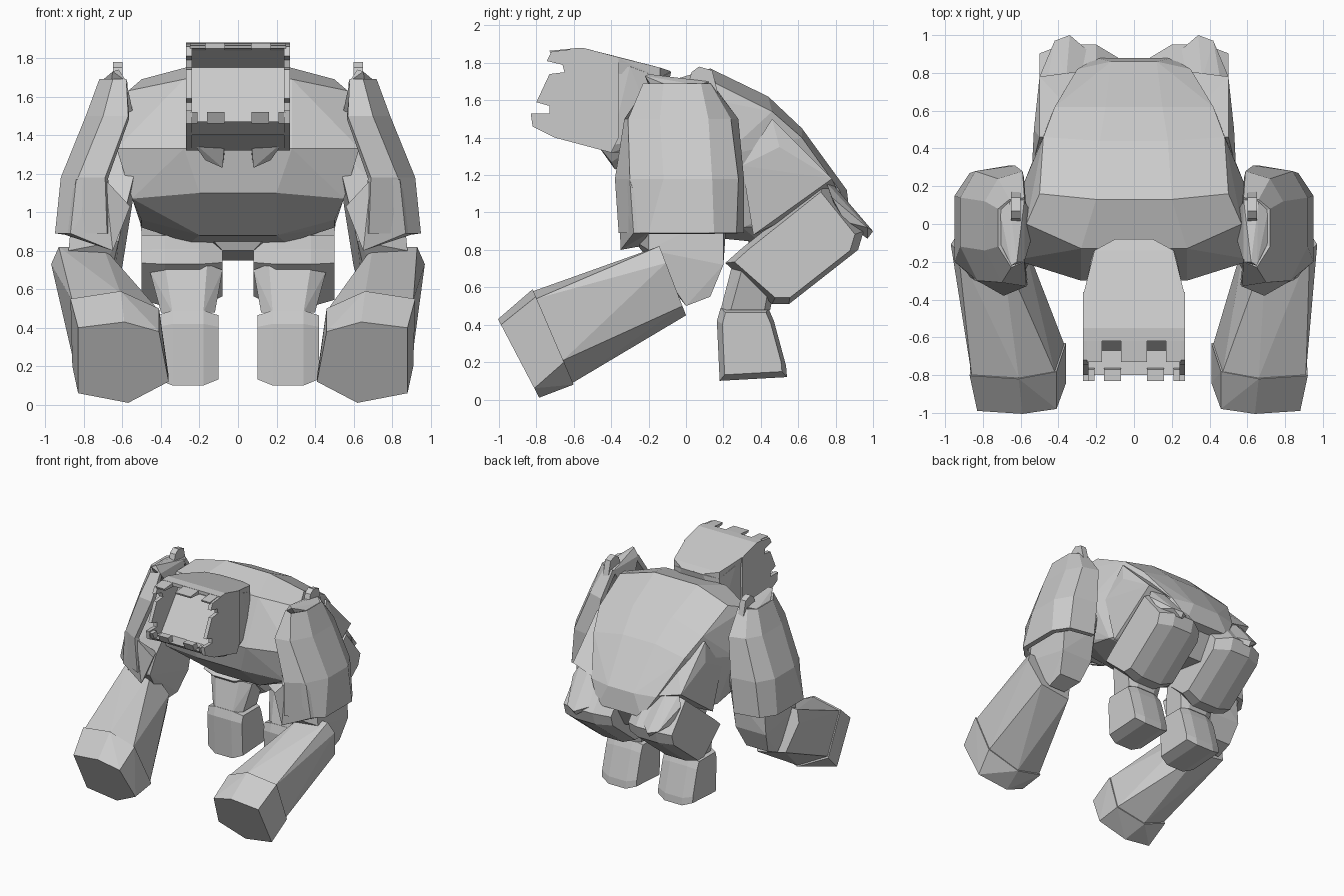
import bpy
import bmesh

cube = bpy.data.objects.get("Cube")
if cube:
    bpy.data.objects.remove(cube, do_unlink=True)

stone = bpy.data.materials.new("stone grey")
stone.use_nodes = True
stone.diffuse_color = (0.6, 0.6, 0.6, 1)
stone.node_tree.nodes["Principled BSDF"].inputs["Base Color"].default_value = stone.diffuse_color


def flip(points):
    return [(-x, y, z) for x, y, z in points]


def finish(name, bm):
    bmesh.ops.recalc_face_normals(bm, faces=bm.faces)
    mesh = bpy.data.meshes.new(name)
    bm.to_mesh(mesh)
    bm.free()
    mesh.materials.append(stone)
    obj = bpy.data.objects.new(name, mesh)
    bpy.context.collection.objects.link(obj)
    return obj


def hull(name, points):
    """Faceted solid wrapped around a few corner points."""
    bm = bmesh.new()
    for p in points:
        bm.verts.new(p)
    res = bmesh.ops.convex_hull(bm, input=bm.verts)
    loose = {v for v in res["geom_interior"] if isinstance(v, bmesh.types.BMVert)}
    bmesh.ops.delete(bm, geom=list(loose), context="VERTS")
    bmesh.ops.dissolve_limit(bm, angle_limit=0.03, verts=bm.verts, edges=bm.edges)
    return finish(name, bm)


def centred(name, points):
    return hull(name, points + flip(points))


def pair(name, points):
    hull("left_" + name, points)
    hull("right_" + name, flip(points))


def plate(name, outline, x0, x1):
    """Side outline (y, z) extruded between two x positions."""
    bm = bmesh.new()
    face = bm.faces.new([bm.verts.new((x0, y, z)) for y, z in outline])
    out = bmesh.ops.extrude_face_region(bm, geom=[face])["geom"]
    moved = [v for v in out if isinstance(v, bmesh.types.BMVert)]
    bmesh.ops.translate(bm, verts=moved, vec=(x1 - x0, 0, 0))
    return finish(name, bm)


def shell(name, rows, side):
    """Open curved armour lofted through rows of points, then thickened."""
    bm = bmesh.new()
    grid = [[bm.verts.new((side * x, y, z)) for x, y, z in row] for row in rows]
    for low, high in zip(grid, grid[1:]):
        for i in range(len(low) - 1):
            bm.faces.new((low[i], low[i + 1], high[i + 1], high[i]))
    obj = finish(name, bm)
    if sum(p.normal.x * side for p in obj.data.polygons) < 0:
        obj.data.flip_normals()
    mod = obj.modifiers.new("thickness", "SOLIDIFY")
    mod.thickness = 0.04
    mod.offset = -1


def slab(outline, layers):
    """Points of a side outline repeated at each x, scaled about its middle."""
    cy = sum(p[0] for p in outline) / len(outline)
    cz = sum(p[1] for p in outline) / len(outline)
    return [(x, cy + (y - cy) * s, cz + (z - cz) * s)
            for x, s in layers for y, z in outline]


def tilted(ring, y, z, slope):
    """Front outline (x, z) laid on a leaning plane."""
    return [(px, y + (z - pz) * slope, pz) for px, pz in ring]


# Torso: broad chest with a hunched back
centred("torso", [
    (.28, -.3, 1.33), (.63, -.19, 1.33), (.28, -.13, 1.69), (.57, 0, 1.63),
    (.2, -.25, 1.1), (.55, -.16, 1.07), (.2, 0, .88), (.5, .08, .96),
    (.2, .13, 1.77), (.5, .16, 1.69), (.18, .44, 1.62), (.48, .46, 1.54),
    (.15, .62, 1.45), (.42, .62, 1.4), (.12, .86, 1.12), (.3, .82, 1.12),
    (.59, .2, 1.3), (.25, .4, .84), (.5, .3, .92), (.2, .88, .95)])
pair("flank", [
    (.5, .46, 1.5), (.53, .5, 1.35), (.5, .78, 1.18), (.5, .36, .88),
    (.54, .3, 1.25), (.2, .46, 1.5), (.2, .82, 1.1), (.2, .36, .88)])
centred("pelvis", [(.2, .3, .93), (.2, .85, 1), (.08, .35, .8), (.12, .7, .75)])

# Head: solid skull with a recessed face under a jutting roof
centred("skull", [
    (.25, -.45, 1.75), (.25, -.3, 1.78), (.1, -.08, 1.75), (.21, -.14, 1.72),
    (.25, -.68, 1.45), (.24, -.68, 1.41), (.26, -.4, 1.36), (.24, -.4, 1.32),
    (.17, -.28, 1.32), (.22, -.15, 1.4)])
centred("head_roof", [
    (.27, -.62, 1.877), (.27, -.55, 1.88), (.27, -.38, 1.835), (.21, -.14, 1.775),
    (.1, -.08, 1.755), (.27, -.62, 1.85), (.27, -.44, 1.75), (.21, -.14, 1.72)])
cheek = [(-.36, 1.83), (-.55, 1.88), (-.72, 1.86), (-.745, 1.81), (-.66, 1.79),
         (-.65, 1.75), (-.73, 1.74), (-.8, 1.59), (-.73, 1.57), (-.73, 1.53),
         (-.83, 1.53), (-.82, 1.46), (-.7, 1.4), (-.4, 1.32), (-.36, 1.4)]
brow_tooth = [(-.6, 1.877), (-.73, 1.865), (-.725, 1.85), (-.6, 1.84)]
lip = [(-.62, 1.46), (-.8, 1.47), (-.7, 1.4), (-.62, 1.4)]
lip_tooth = [(-.76, 1.46), (-.77, 1.52), (-.83, 1.52), (-.8, 1.46)]
plate("lower_lip", lip, -.25, .25)
plate("middle_brow_tooth", brow_tooth, -.07, .07)
for side, s in (("left", 1), ("right", -1)):
    plate(side + "_cheek", cheek, s * .24, s * .27)
    plate(side + "_brow_tooth", brow_tooth, s * .17, s * .25)
    plate(side + "_lip_tooth", lip_tooth, s * .07, s * .16)
    plate(side + "_corner_tooth", lip_tooth, s * .21, s * .25)
pair("fang", [(.07, -.45, 1.36), (.24, -.48, 1.37), (.08, -.38, 1.23),
              (.17, -.4, 1.27), (.07, -.25, 1.3), (.22, -.25, 1.36)])

# Upper arms: open faceted shells around a solid core
layers = [
    (1.69, [(.58, -.2), (.65, -.23), (.72, -.12), (.72, .08), (.66, .13), (.58, .14)]),
    (1.5, [(.57, -.33), (.7, -.31), (.79, -.14), (.79, .12), (.72, .24), (.59, .28)]),
    (1.18, [(.69, -.38), (.83, -.3), (.92, -.12), (.92, .14), (.84, .28), (.63, .31)]),
    (.89, [(.68, -.36), (.87, -.27), (.95, -.2), (.95, .15), (.87, .27), (.66, .31)])]
rows = [[(x, y, z) for x, y in ring] for z, ring in layers]
for side, s in (("left", 1), ("right", -1)):
    shell(side + "_shoulder_shell", rows, s)
pair("shoulder_cap", [
    (.58, -.2, 1.68), (.65, -.22, 1.73), (.62, -.2, 1.74), (.71, -.1, 1.68),
    (.71, .07, 1.68), (.66, .12, 1.7), (.58, .13, 1.68), (.52, 0, 1.4), (.7, 0, 1.4)])
pair("shoulder_horn", [(x, y, z) for x in (.6, .65)
                       for y, z in ((0, 1.65), (.03, 1.75), (.07, 1.78), (.14, 1.76), (.18, 1.6))])
pair("front_arm_guard", [
    (.69, -.36, 1.17), (.56, -.32, 1.03), (.65, -.35, .8), (.92, -.2, .89),
    (.87, -.28, .89), (.84, -.3, 1.17), (.6, -.22, 1.03), (.68, -.24, .82)])
pair("upper_arm", [
    (.5, -.12, 1.35), (.5, .2, 1.35), (.58, -.25, 1.03), (.58, .22, 1), (.86, -.2, 1),
    (.86, .2, 1), (.62, -.28, .85), (.88, -.2, .8), (.88, .2, .72), (.6, .2, .72),
    (.65, .13, .55), (.85, .13, .55), (.7, 0, .5), (.85, 0, .5), (.75, 0, 1.4)])

# Forearms and blunt fists, the right one turned slightly further in
fist = tilted([(.46, .38), (.64, .43), (.88, .4), (.88, .06), (.62, .01), (.41, .12)], -1, .42, .525)
wrist = tilted([(.46, .5), (.66, .59), (.92, .55), (.91, .2), (.66, .08), (.41, .15)], -.82, .59, .43)
cuff = tilted([(.47, .5), (.66, .58), (.91, .54), (.9, .21), (.66, .09), (.42, .16)], -.82, .59, .43)
elbow = tilted([(.59, .62), (.7, .82), (.93, .82), (.97, .73), (.91, .5), (.66, .45)], -.15, .84, .385)
for side, s, turn in (("left", 1, 0), ("right", -1, -.05)):
    hull(side + "_fist", [(s * (x + turn), y, z) for x, y, z in fist + wrist])
    hull(side + "_forearm", [(s * (x + turn), y, z) for x, y, z in cuff]
         + [(s * x, y, z) for x, y, z in elbow])

# Legs: slanted thighs with pointed guards, narrow ankles, block feet
thigh = [(.74, 1.16), (.95, .9), (.92, .8), (.55, .51), (.46, .51), (.21, .73), (.3, .81)]
pair("thigh", slab(thigh, [(.08, .8), (.2, 1), (.38, 1), (.5, .87)]))
pair("thigh_guard", [
    (.34, 1, .9), (.42, .97, .92), (.34, .97, .86), (.2, .88, .95), (.47, .85, .95),
    (.36, .76, 1.18), (.46, .75, 1.16), (.5, .78, 1.08), (.4, .8, 1.02)])
pair("shin", [(x, y, .73) for x in (.16, .38) for y in (.25, .5)]
     + [(x, y, .7) for x in (.08, .46) for y in (.3, .46)]
     + [(x, y, .48) for x in (.12, .4) for y in (.24, .42)]
     + [(x, y, .48) for x in (.18, .34) for y in (.185, .45)])
foot = [(.185, .49), (.165, .42), (.18, .1), (.54, .12), (.535, .18), (.47, .42), (.44, .49)]
pair("foot", slab(foot, [(.1, .85), (.18, 1), (.34, 1), (.42, .85)]))
